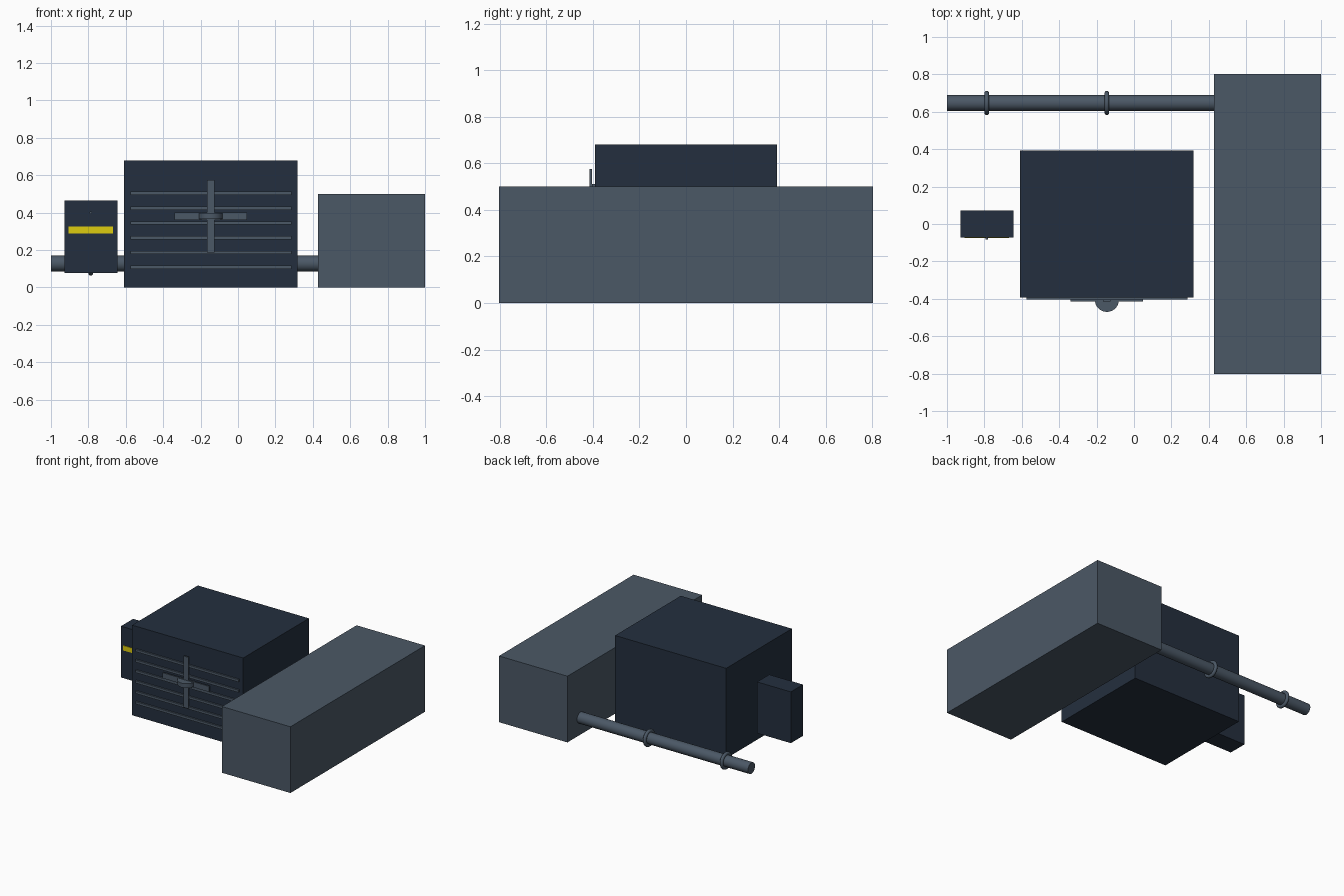
import bpy, math

if "Cube" in bpy.data.objects:
    bpy.data.objects.remove(bpy.data.objects["Cube"])

def srgb(r, g, b):
    lin = lambda c: c / 12.92 if c <= 0.04045 else ((c + 0.055) / 1.055) ** 2.4
    return (lin(r / 255), lin(g / 255), lin(b / 255), 1)

def material(name, rgb):
    m = bpy.data.materials.new(name)
    m.diffuse_color = srgb(*rgb)
    m.use_nodes = True
    m.node_tree.nodes["Principled BSDF"].inputs["Base Color"].default_value = m.diffuse_color
    return m

NAVY = material("dark_navy", (36, 47, 62))
SLATE = material("slate_grey", (75, 88, 102))
YELLOW = material("warning_yellow", (222, 204, 14))

def finish(name, mat, smooth=False):
    ob = bpy.context.object
    ob.name = name
    ob.data.materials.append(mat)
    if smooth:
        bpy.ops.object.shade_smooth_by_angle(angle=math.radians(40))
    return ob

def box(name, x, y, z, mat):
    """Box from (min, max) ranges."""
    bpy.ops.mesh.primitive_cube_add(size=1, location=[sum(r) / 2 for r in (x, y, z)])
    bpy.context.object.scale = [r[1] - r[0] for r in (x, y, z)]
    bpy.ops.object.transform_apply(location=False, rotation=False, scale=True)
    return finish(name, mat)

def cylinder(name, radius, depth, loc, mat, rot=(0, 0, 0), sides=32):
    bpy.ops.mesh.primitive_cylinder_add(vertices=sides, radius=radius, depth=depth,
                                        location=loc, rotation=rot)
    return finish(name, mat, True)

# Main unit housing and long side duct
box("unit_housing", (-0.61, 0.318), (-0.392, 0.392), (0, 0.68), NAVY)
box("side_duct", (0.428, 1.0), (-0.803, 0.803), (0, 0.50), SLATE)

# Front grille slats
for i in range(6):
    z = 0.108 + i * 0.079
    box(f"grille_slat_{i + 1}", (-0.574, 0.285), (-0.404, -0.388), (z - 0.009, z + 0.009), SLATE)

# Fan: crossed blades and a flat hub
FX, FZ = -0.145, 0.381
box("fan_blade_vertical", (FX - 0.02, FX + 0.02), (-0.415, -0.404), (FZ - 0.194, FZ + 0.194), SLATE)
box("fan_blade_horizontal", (FX - 0.194, FX + 0.194), (-0.415, -0.404), (FZ - 0.021, FZ + 0.021), SLATE)
cylinder("fan_hub", 0.064, 0.032, (FX, -0.406, FZ), SLATE)

# Control box with warning stripe and small knob
box("control_box", (-0.927, -0.645), (-0.072, 0.073), (0.078, 0.465), NAVY)
box("warning_stripe", (-0.906, -0.668), (-0.076, -0.070), (0.289, 0.326), YELLOW)
cylinder("control_knob", 0.007, 0.014, (-0.787, -0.076, 0.40), SLATE, (math.pi / 2, 0, 0), 12)

# Rear pipe with collars
PY, PZ = 0.647, 0.128
cylinder("rear_pipe", 0.042, 1.44, (-0.28, PY, PZ), SLATE, (0, math.pi / 2, 0))
for i, x in enumerate((-0.787, -0.145)):
    bpy.ops.mesh.primitive_torus_add(major_radius=0.052, minor_radius=0.0125,
                                     major_segments=32, minor_segments=12,
                                     location=(x, PY, PZ), rotation=(0, math.pi / 2, 0))
    finish(f"pipe_collar_{i + 1}", SLATE, True)
